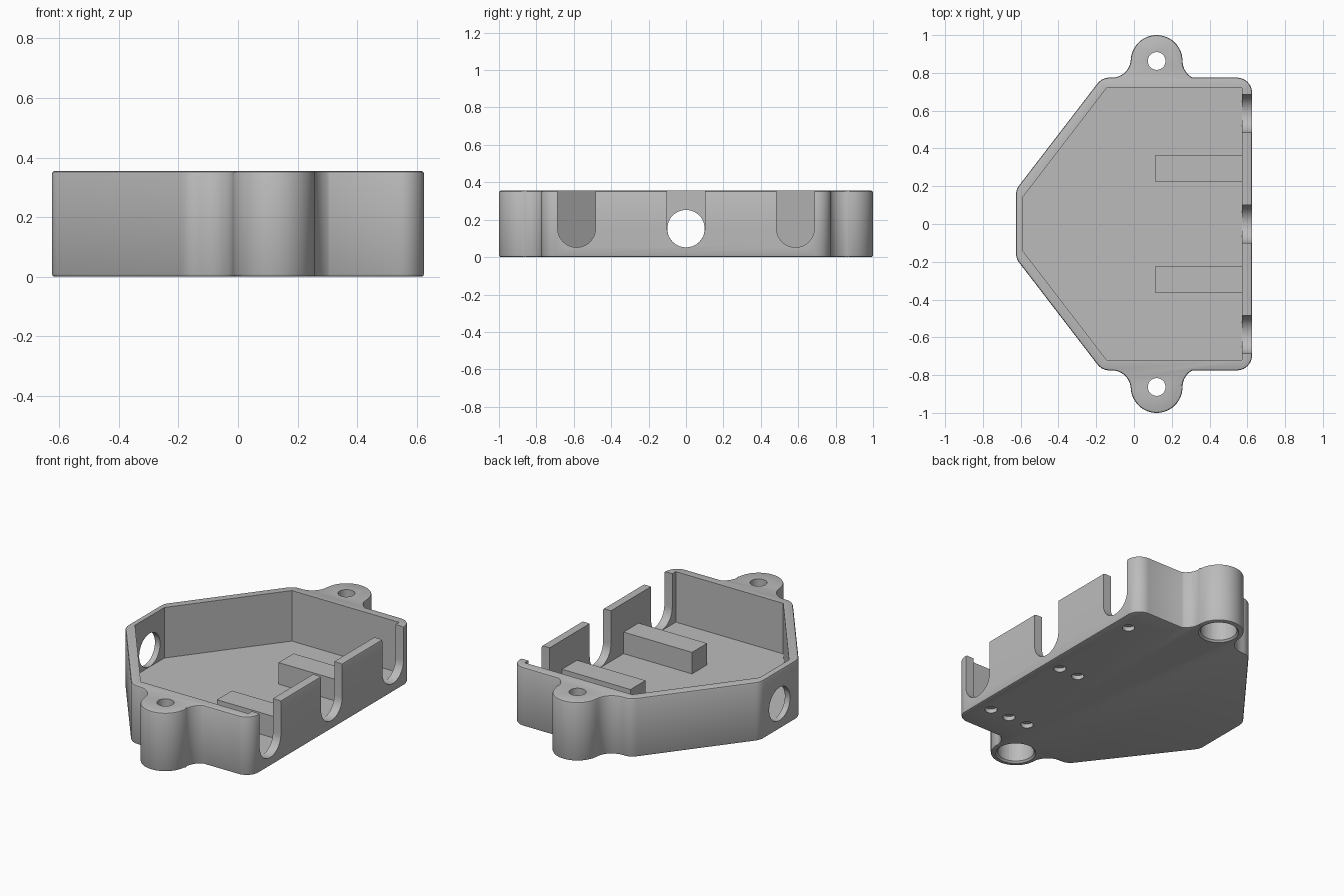
import bpy, bmesh
from math import radians, sin, cos, pi
from mathutils import Matrix

if "Cube" in bpy.data.objects:
    bpy.data.objects.remove(bpy.data.objects["Cube"])

grey = bpy.data.materials.new("light_grey")
grey.use_nodes = True
colour = (0.5, 0.5, 0.5, 1)
grey.diffuse_color = colour
grey.node_tree.nodes["Principled BSDF"].inputs["Base Color"].default_value = colour

HEIGHT, FLOOR, EAR_X, EAR_Y = 0.355, 0.05, 0.12, 0.863
SLOT_Y = 0.585


def arc(cx, cy, r, a0, a1, n=10):
    angles = [radians(a0 + (a1 - a0) * i / n) for i in range(n + 1)]
    return [(cx + r * cos(a), cy + r * sin(a)) for a in angles]


def mirrored(half):
    return half + [(x, -y) for x, y in reversed(half)]


def make_object(name, bm):
    bmesh.ops.recalc_face_normals(bm, faces=bm.faces)
    mesh = bpy.data.meshes.new(name)
    bm.to_mesh(mesh)
    bm.free()
    mesh.materials.append(grey)
    ob = bpy.data.objects.new(name, mesh)
    bpy.context.collection.objects.link(ob)
    return ob


def prism(name, points, z0, z1, bevel=0, matrix=None):
    bm = bmesh.new()
    base = bm.faces.new([bm.verts.new((x, y, z0)) for x, y in points])
    top = bmesh.ops.extrude_face_region(bm, geom=[base], use_keep_orig=True)["geom"]
    moved = [v for v in top if isinstance(v, bmesh.types.BMVert)]
    bmesh.ops.translate(bm, verts=moved, vec=(0, 0, z1 - z0))
    if bevel:
        rim = [e for e in bm.edges if abs(e.verts[0].co.z - e.verts[1].co.z) < 1e-5]
        bmesh.ops.bevel(bm, geom=rim, offset=bevel, segments=2, profile=0.5,
                        affect='EDGES')
    if matrix:
        bm.transform(matrix)
    return make_object(name, bm)


def disc(x, y, r, n=40):
    return arc(x, y, r, 0, 360, n)[:-1]


def cut(target, cutter):
    cutter.hide_render = True
    mod = target.modifiers.new("cut", 'BOOLEAN')
    mod.operation = 'DIFFERENCE'
    mod.solver = 'EXACT'
    mod.object = cutter
    bpy.context.view_layer.objects.active = target
    bpy.ops.object.modifier_apply(modifier=mod.name)
    bpy.data.objects.remove(cutter)


# Tray outline: tapered nose, mounting ear with concave blends, square end
half = (arc(-0.545, 0.155, 0.08, 180, 142.5, 6)
        + arc(-0.13, 0.695, 0.08, 142.5, 90, 8)
        + arc(-0.117, 0.875, 0.1, 270, 357, 12)
        + arc(EAR_X, EAR_Y, 0.137, 176, 0, 28)
        + arc(0.357, EAR_Y, 0.1, 180, 241, 10)
        + arc(0.545, 0.695, 0.08, 90, 0, 10))
body = prism("tray_body", mirrored(half), 0, HEIGHT, 0.01)

# Open cavity
cavity = mirrored([(-0.59, 0.14), (-0.145, 0.72), (0.572, 0.72)])
cut(body, prism("cavity_cutter", cavity, FLOOR, 0.5))

# Matrix turning a flat (y, z) profile into one extruded along x
along_x = Matrix(((0, 0, 1, 0), (1, 0, 0, 0), (0, 1, 0, 0), (0, 0, 0, 1)))

# Cable slots in the straight wall
for y in (-SLOT_Y, 0, SLOT_Y):
    profile = arc(y, 0.153, 0.101, 180, 360, 20) + [(y + 0.101, 0.5), (y - 0.101, 0.5)]
    cut(body, prism("slot_cutter", profile, 0.55, 0.7, matrix=along_x))

# Round port in the nose wall
cut(body, prism("port_cutter", disc(0, 0.152, 0.1), -0.7, -0.5, matrix=along_x))

# Ear screw holes with wide pockets underneath
for side in (-1, 1):
    y = side * EAR_Y
    cut(body, prism("screw_cutter", disc(EAR_X, y, 0.047, 32), -0.1, 0.5))
    cut(body, prism("pocket_cutter", disc(EAR_X, y, 0.1), -0.1, 0.28))
    bm = bmesh.new()
    bmesh.ops.create_cone(bm, cap_ends=True, segments=40, radius1=0.12, radius2=0.098,
                          depth=0.022, matrix=Matrix.Translation((EAR_X, y, 0.001)))
    cut(body, make_object("pocket_rim_cutter", bm))

# Shallow counting dimples under each slot
for y, count in ((-SLOT_Y, 3), (0, 2), (SLOT_Y, 1)):
    for i in range(count):
        dimple = disc(0.53 - 0.128 * i, y, 0.034, 24)
        cut(body, prism("dimple_cutter", dimple, -0.1, 0.025))

bpy.ops.object.select_all(action='DESELECT')
body.select_set(True)
bpy.context.view_layer.objects.active = body
bpy.ops.object.shade_smooth_by_angle(angle=radians(30))

# Support ribs on the floor
for name, side in (("left_rib", 1), ("right_rib", -1)):
    a, b = side * 0.222, side * 0.365
    prism(name, [(0.115, a), (0.575, a), (0.575, b), (0.115, b)], FLOOR - 0.01, 0.18)
